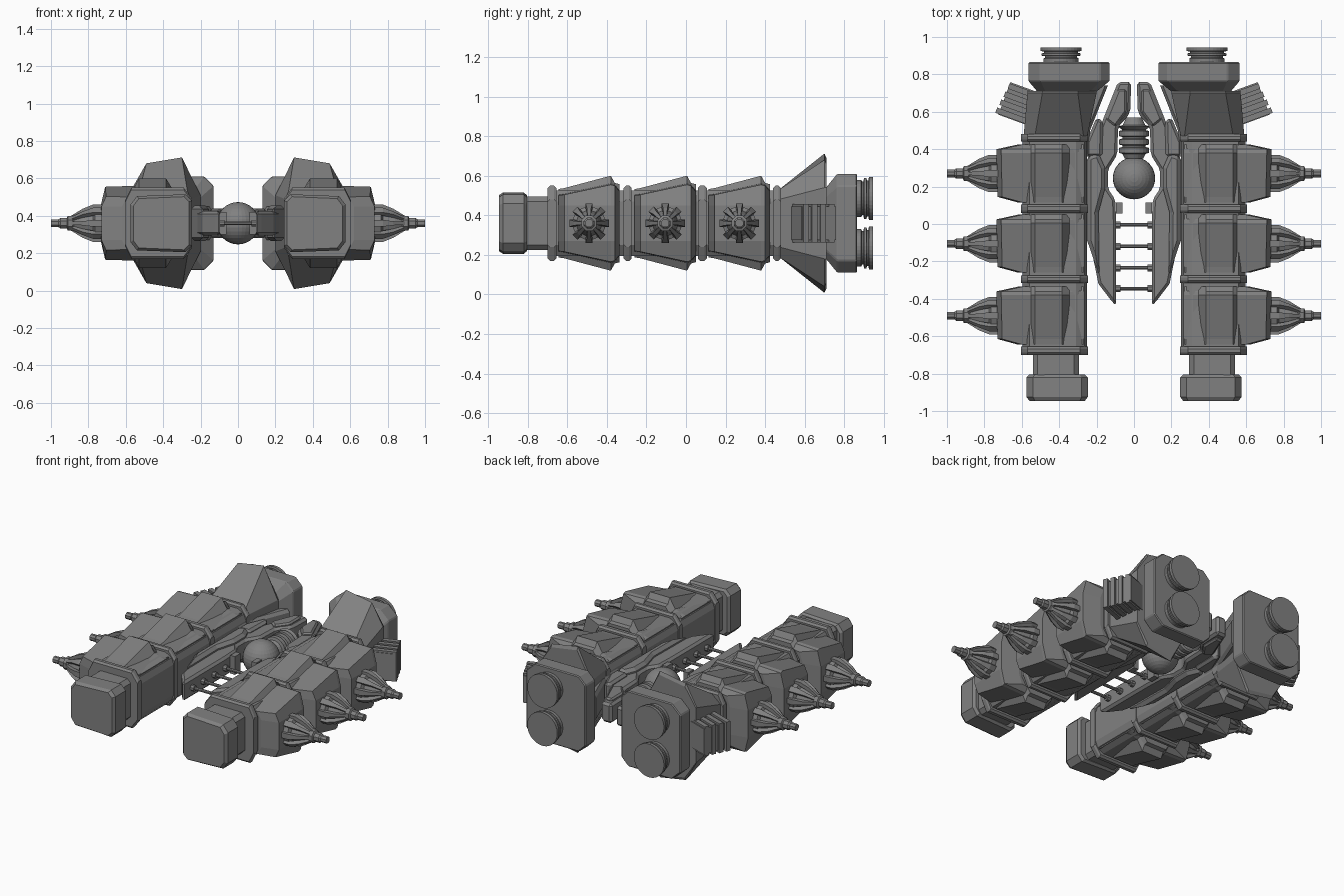
import bpy, bmesh, math
from mathutils import Vector, Matrix

if "Cube" in bpy.data.objects:
    bpy.data.objects.remove(bpy.data.objects["Cube"])

MID = 0.36  # height of the plane the craft is mirrored about
GREY = (0.22, 0.22, 0.22, 1)
hull_grey = bpy.data.materials.new("hull_grey")
hull_grey.use_nodes = True
hull_grey.diffuse_color = GREY
hull_grey.node_tree.nodes["Principled BSDF"].inputs["Base Color"].default_value = GREY
rounded = []


def finish(name, bm, mirror=True, bevel=0, smooth=False):
    bmesh.ops.recalc_face_normals(bm, faces=bm.faces)
    mesh = bpy.data.meshes.new(name)
    bm.to_mesh(mesh)
    bm.free()
    mesh.materials.append(hull_grey)
    obj = bpy.data.objects.new(name, mesh)
    bpy.context.collection.objects.link(obj)
    if bevel:
        mod = obj.modifiers.new("chamfer", 'BEVEL')
        mod.width, mod.segments = bevel, 1
    if mirror:
        obj.modifiers.new("other_side", 'MIRROR')
    if smooth:
        rounded.append(obj)
    return obj


def loft(name, rings, **kw):
    """Skin a row of equal rings of points and cap both ends."""
    bm = bmesh.new()
    rows = [[bm.verts.new(p) for p in ring] for ring in rings]
    n = len(rows[0])
    for a, b in zip(rows, rows[1:]):
        for i in range(n):
            j = (i + 1) % n
            bm.faces.new((a[i], a[j], b[j], b[i]))
    bm.faces.new(rows[0])
    bm.faces.new(rows[-1])
    return finish(name, bm, **kw)


def section(y, upper):
    """Closed ring across y from its upper half (x, height above the middle)."""
    top = [Vector((x, y, MID + h)) for x, h in upper]
    low = [Vector((x, y, MID - h)) for x, h in reversed(upper)]
    return top + low


def lathe(name, axis, centre, profile, n=24, **kw):
    """Turn a profile of (position, radius) about the x or y axis."""
    rings = []
    for pos, r in profile:
        ring = []
        for i in range(n):
            t = math.tau * (i + 0.5) / n
            u, v = r * math.cos(t), r * math.sin(t)
            off = (pos, u, v) if axis == 'x' else (u, pos, v)
            ring.append(Vector(centre) + Vector(off))
        rings.append(ring)
    return loft(name, rings, **kw)


def box(name, centre, size, turn=None, **kw):
    bm = bmesh.new()
    bmesh.ops.create_cube(bm, size=1)
    bm.transform(Matrix.Translation(centre) @ (turn or Matrix()) @ Matrix.Diagonal((*size, 1)))
    return finish(name, bm, **kw)


def plate(name, outline, half, **kw):
    return loft(name, [[Vector((x, y, MID + h)) for x, y in outline] for h in (-half, half)], **kw)


# Long side hulls with their collars
hull = [(.25, .10), (.265, .14), (.31, .165), (.56, .165), (.595, .11)]
collar = [(.245, .13), (.29, .19), (.57, .19), (.605, .12)]
loft("side_hull", [section(-.68, hull), section(.48, hull)])
for y0, y1 in ((-.70, -.655), (-.315, -.275), (.06, .105), (.44, .48)):
    inner = [(x, h - .012) for x, h in collar]
    loft("hull_collar", [section(y0, inner), section(y0 + .012, collar),
                         section(y1 - .012, collar), section(y1, inner)])

# Armoured pods, each rising toward the rear
for cy in (-.49, -.105, .27):
    def pod(dy, k, out, top=.24):
        return section(cy + dy, [(.27, .15), (.345, .175 * k), (.385, top * k), (.53, top * k),
                                 (.55, .20 * k), (out - .025, .195 * k), (out, .09)])
    loft("armour_pod", [pod(-.155, .72, .62), pod(-.125, .74, .73), pod(.11, 1, .735),
                        pod(.13, .97, .735, .21), pod(.155, .82, .62)])
    # Turret with a ring of struts around its core, and a stepped barrel
    c = (0, cy, MID)
    lathe("turret_core", 'x', c, [(.72, .085), (.765, .085), (.775, .065), (.84, .05), (.89, .028)], n=16)
    for i in range(8):
        turn = Matrix.Rotation(math.tau * i / 8, 4, 'X')
        rings = []
        for x, r, w in ((.72, .10, .018), (.775, .10, .018), (.83, .078, .011), (.895, .038, .008)):
            rings.append([Vector(c) + turn @ Vector((x, s, q)) for s, q in
                          ((-w, r - .025), (w, r - .025), (w, r), (-w, r))])
        loft("turret_strut", rings)
    lathe("turret_barrel", 'x', c, [(.87, .028), (.885, .042), (.91, .042), (.915, .03),
                                    (.95, .03), (.96, .022), (1.0, .022)], n=8)

# Blunt nose on a narrower neck
neck = [(.295, .11), (.32, .135), (.515, .135), (.54, .11)]
head = [(.247, .12), (.28, .155), (.54, .145), (.575, .10)]
face = [(.262, .115), (.29, .142), (.53, .132), (.56, .092)]
loft("nose_neck", [section(-.83, neck), section(-.66, neck)])
loft("nose_head", [section(-.945, face), section(-.925, head), section(-.82, head), section(-.805, face)])

# Flared tail wedge, rising above and below the hull
loft("tail_wedge", [section(.47, [(.25, .13), (.27, .17), (.53, .17), (.59, .12)]),
                    section(.70, [(.20, .15), (.30, .352), (.49, .32), (.57, .18)]),
                    section(.71, [(.20, .15), (.30, .33), (.49, .30), (.57, .18)])])
loft("tail_brace", [section(.36, [(.24, .07), (.25, .09), (.30, .09)]),
                    section(.50, [(.235, .07), (.25, .09), (.30, .09)]),
                    section(.74, [(.14, .07), (.155, .09), (.25, .09)])])

# Engine block and twin nozzles
block = [(.13, .20), (.18, .25), (.50, .25), (.565, .19)]
loft("engine_block", [section(.70, [(.21, .13), (.24, .17), (.47, .17), (.51, .13)]),
                      section(.765, block), section(.865, block)], bevel=.006)
for dz in (-.125, .125):
    lathe("engine_nozzle", 'y', (.39, 0, MID + dz),
          [(.85, .095), (.885, .095), (.89, .085), (.897, .085), (.90, .105), (.912, .105), (.915, .092),
           (.922, .092), (.925, .11), (.945, .11)], n=32, smooth=True)

# Slanted side vents with ribs
turn = Matrix.Rotation(math.radians(20), 4, 'Z')
box("side_vent", (.58, .63, MID), (.24, .185, .17), turn)
for i in range(4):
    off = turn @ Vector((.01 - i * .006, -.072 + i * .048, 0))
    box("vent_rib", Vector((.585, .63, MID)) + off, (.25, .03, .195), turn)

# Flat centre frame in two halves around the core
plate("centre_frame", [(.095, -.44), (.125, -.405), (.19, -.32), (.235, -.10), (.25, .0), (.25, .36), (.205, .40),
                       (.195, .48), (.165, .56), (.085, .76), (.015, .76), (.02, .60), (.045, .56),
                       (.085, .52), (.09, .37), (.14, .29), (.14, .19), (.10, .13), (.095, .0)],
      .065, bevel=.015)
plate("frame_shoulder", [(.185, -.28), (.25, -.09), (.25, .36), (.19, .38), (.155, .30),
                         (.155, .19), (.19, .06)], .095, bevel=.02)
plate("frame_rear_rib", [(.10, .52), (.15, .56), (.085, .72), (.04, .72), (.04, .60)], .08, bevel=.01)
plate("frame_flank", [(.17, .36), (.255, .36), (.255, .44), (.20, .57), (.165, .55)], .085, bevel=.015)
box("core_clamp", (.078, .085, MID), (.035, .06, .12))

# Ladder rungs across the gap
for y in (-.005, -.12, -.235, -.345):
    lathe("ladder_rung", 'x', (0, y, MID), [(-.11, .01), (.11, .01)], n=8, mirror=False)
    lathe("rung_socket", 'x', (0, y, MID), [(.072, .02), (.11, .02)], n=8)

# Core sphere and the ringed drum behind it
bm = bmesh.new()
bmesh.ops.create_uvsphere(bm, u_segments=32, v_segments=16, radius=.113,
                          matrix=Matrix.Translation((0, .245, MID)))
finish("core_sphere", bm, mirror=False, smooth=True)
drum = [(.35, .05)]
for y in (.375, .42, .465):
    drum += [(y, .062), (y + .005, .08), (y + .032, .08), (y + .037, .062)]
lathe("core_drum", 'y', (0, 0, MID), drum + [(.52, .085), (.53, .06), (.57, .04)],
      n=24, mirror=False, smooth=True)

# Smooth the round parts while keeping their rims crisp
for obj in bpy.context.view_layer.objects:
    obj.select_set(obj in rounded)
bpy.context.view_layer.objects.active = rounded[0]
bpy.ops.object.shade_smooth_by_angle(angle=math.radians(35))
